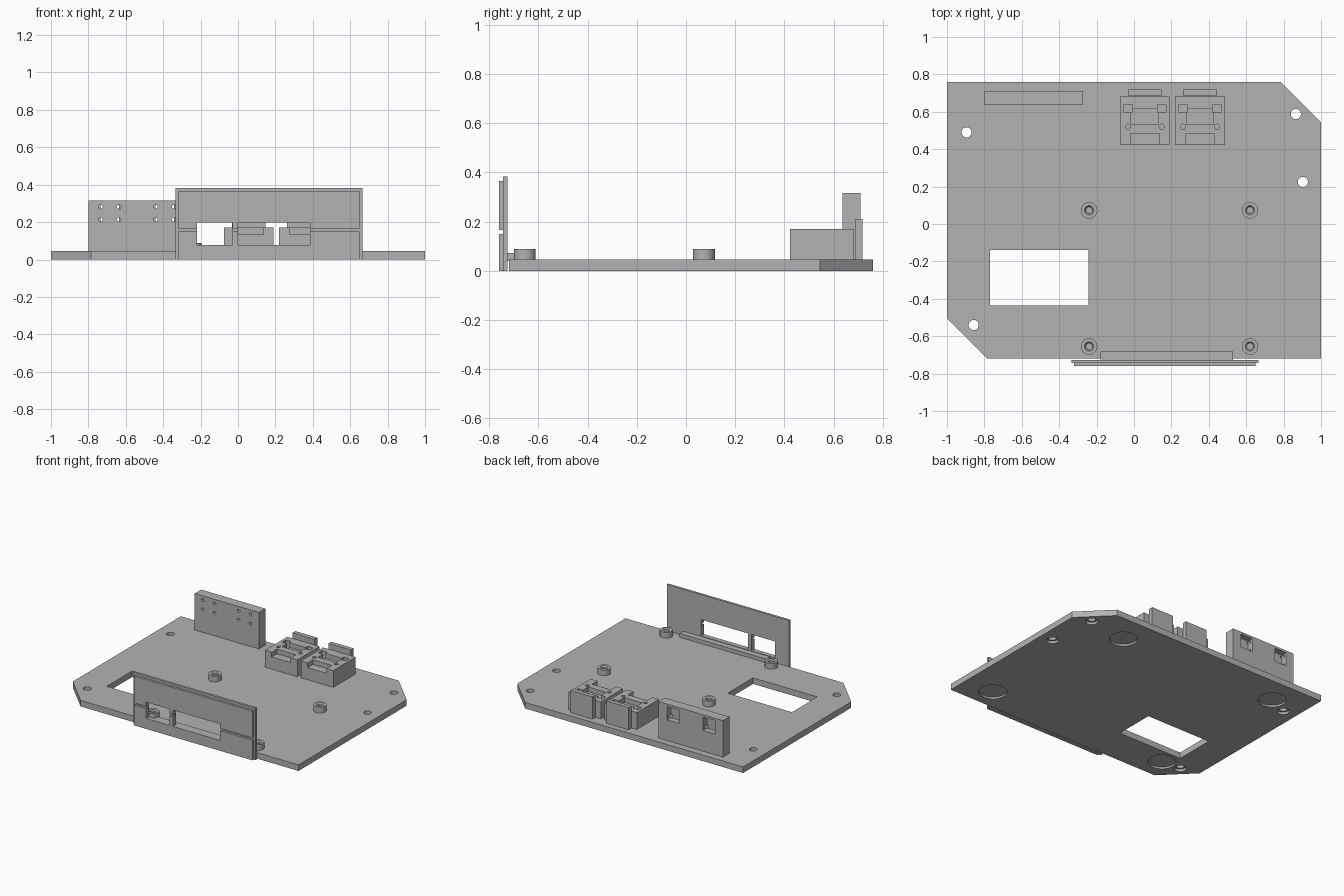
import bpy, bmesh, math
from mathutils import Matrix, Vector

if "Cube" in bpy.data.objects:
    bpy.data.objects.remove(bpy.data.objects["Cube"])

grey = bpy.data.materials.new("plain grey")
grey.diffuse_color = (0.45, 0.45, 0.45, 1)
grey.use_nodes = True
grey.node_tree.nodes["Principled BSDF"].inputs["Base Color"].default_value = grey.diffuse_color


def finish(name, bm):
    bmesh.ops.recalc_face_normals(bm, faces=bm.faces)
    me = bpy.data.meshes.new(name)
    bm.to_mesh(me)
    bm.free()
    me.materials.append(grey)
    ob = bpy.data.objects.new(name, me)
    bpy.context.collection.objects.link(ob)
    return ob


def box(name, x0, x1, y0, y1, z0, z1):
    bm = bmesh.new()
    size = Matrix.Diagonal((x1 - x0, y1 - y0, z1 - z0, 1))
    mid = Matrix.Translation(((x0 + x1) / 2, (y0 + y1) / 2, (z0 + z1) / 2))
    bmesh.ops.create_cube(bm, size=1, matrix=mid @ size)
    return finish(name, bm)


def rod(name, start, end, r, r_end=None, n=32):
    a, b = Vector(start), Vector(end)
    turn = (b - a).to_track_quat('Z', 'Y').to_matrix().to_4x4()
    bm = bmesh.new()
    bmesh.ops.create_cone(bm, cap_ends=True, segments=n, radius1=r,
                          radius2=r if r_end is None else r_end,
                          depth=(b - a).length,
                          matrix=Matrix.Translation((a + b) / 2) @ turn)
    return finish(name, bm)


def cut(ob, cutters):
    """Subtract every cutter from the part, then delete the cutters."""
    for c in cutters:
        m = ob.modifiers.new("cut", 'BOOLEAN')
        m.object, m.operation, m.solver = c, 'DIFFERENCE', 'EXACT'
    deps = bpy.context.evaluated_depsgraph_get()
    deps.update()
    me = bpy.data.meshes.new_from_object(ob.evaluated_get(deps))
    ob.modifiers.clear()
    ob.data = me
    for c in cutters:
        bpy.data.objects.remove(c)


def smooth(ob):
    bpy.ops.object.select_all(action='DESELECT')
    ob.select_set(True)
    bpy.context.view_layer.objects.active = ob
    bpy.ops.object.shade_smooth_by_angle(angle=math.radians(30))


T = 0.045  # base plate thickness

# Base plate with two chamfered corners
outline = [(-1, -0.505), (-0.785, -0.72), (1, -0.72),
           (1, 0.545), (0.785, 0.76), (-1, 0.76)]
bm = bmesh.new()
face = bm.faces.new([bm.verts.new((x, y, 0)) for x, y in outline])
top = bmesh.ops.extrude_face_region(bm, geom=[face])["geom"]
bmesh.ops.translate(bm, vec=(0, 0, T),
                    verts=[v for v in top if isinstance(v, bmesh.types.BMVert)])
base = finish("base_plate", bm)

# Window, countersunk screw holes and round foot recesses
cutters = [box("window_cut", -0.77, -0.243, -0.437, -0.14, -0.1, 0.1)]
for x, y in [(-0.895, 0.49), (0.865, 0.588), (0.903, 0.225), (-0.857, -0.54)]:
    cutters.append(rod("screw_cut", (x, y, -0.1), (x, y, 0.1), 0.027))
    cutters.append(rod("sink_cut", (x, y, -0.01), (x, y, 0.018), 0.042))
for x, y in [(0.55, 0.545), (0.765, -0.56), (-0.74, 0.56), (-0.707, -0.551)]:
    cutters.append(rod("foot_cut", (x, y, -0.05), (x, y, 0.014), 0.094, n=48))
cut(base, cutters)
smooth(base)

# Hollow standoffs with a bevelled mouth
for x in (-0.24, 0.62):
    for y in (-0.655, 0.073):
        post = rod("standoff", (x, y, T - 0.005), (x, y, 0.088), 0.044)
        cut(post, [rod("bore_cut", (x, y, 0.05), (x, y, 0.1), 0.018),
                   rod("mouth_cut", (x, y, 0.08), (x, y, 0.09), 0.018, 0.027)])
        smooth(post)

# Front panel: wide back layer and narrower grooved front layer
back_layer = box("panel_back", -0.335, 0.665, -0.744, -0.726, 0, 0.383)
front_layer = box("panel_front", -0.32, 0.65, -0.76, -0.744, 0, 0.365)
for layer in (back_layer, front_layer):
    cut(layer, [box("slot_cut", -0.22, -0.03, -0.8, -0.7, 0.077, 0.198),
                box("slot_cut", 0.0, 0.385, -0.8, -0.7, 0.077, 0.198)])
cut(front_layer, [box("groove_cut", -0.4, 0.7, -0.8, -0.744, 0.15, 0.166)])
box("panel_rail", -0.18, 0.53, -0.727, -0.683, T - 0.005, 0.073)

# Upright holder with pin holes and rear pockets
holder = box("upright_holder", -0.80, -0.273, 0.635, 0.71, T - 0.005, 0.315)
cutters = []
for x0, x1 in [(-0.735, -0.637), (-0.44, -0.343)]:
    cutters.append(box("pocket_cut", x0, x1, 0.665, 0.8, 0.198, 0.298))
    for x in (x0, x1):
        for z in (0.214, 0.282):
            cutters.append(rod("pin_cut", (x, 0.6, z), (x, 0.69, z), 0.011, n=16))
cut(holder, cutters)

# Two connector blocks, each with a thin back stop
for cx in (0.058, 0.353):
    block = box("connector_block", cx - 0.133, cx + 0.133, 0.422, 0.682, T - 0.005, 0.17)
    cutters = [box("front_cut", cx - 0.078, cx + 0.078, 0.4, 0.484, 0.135, 0.2),
               box("middle_cut", cx - 0.073, cx + 0.073, 0.535, 0.615, 0.135, 0.2)]
    for s in (-1, 1):
        a, b = sorted((cx + s * 0.067, cx + s * 0.112))
        cutters.append(box("corner_cut", a, b, 0.595, 0.638, 0.09, 0.2))
        cutters.append(rod("pin_cut", (cx + s * 0.09, 0.52, 0.1),
                           (cx + s * 0.09, 0.52, 0.2), 0.014, n=16))
    cut(block, cutters)
    box("back_stop", cx - 0.09, cx + 0.09, 0.686, 0.718, T - 0.005, 0.21)
